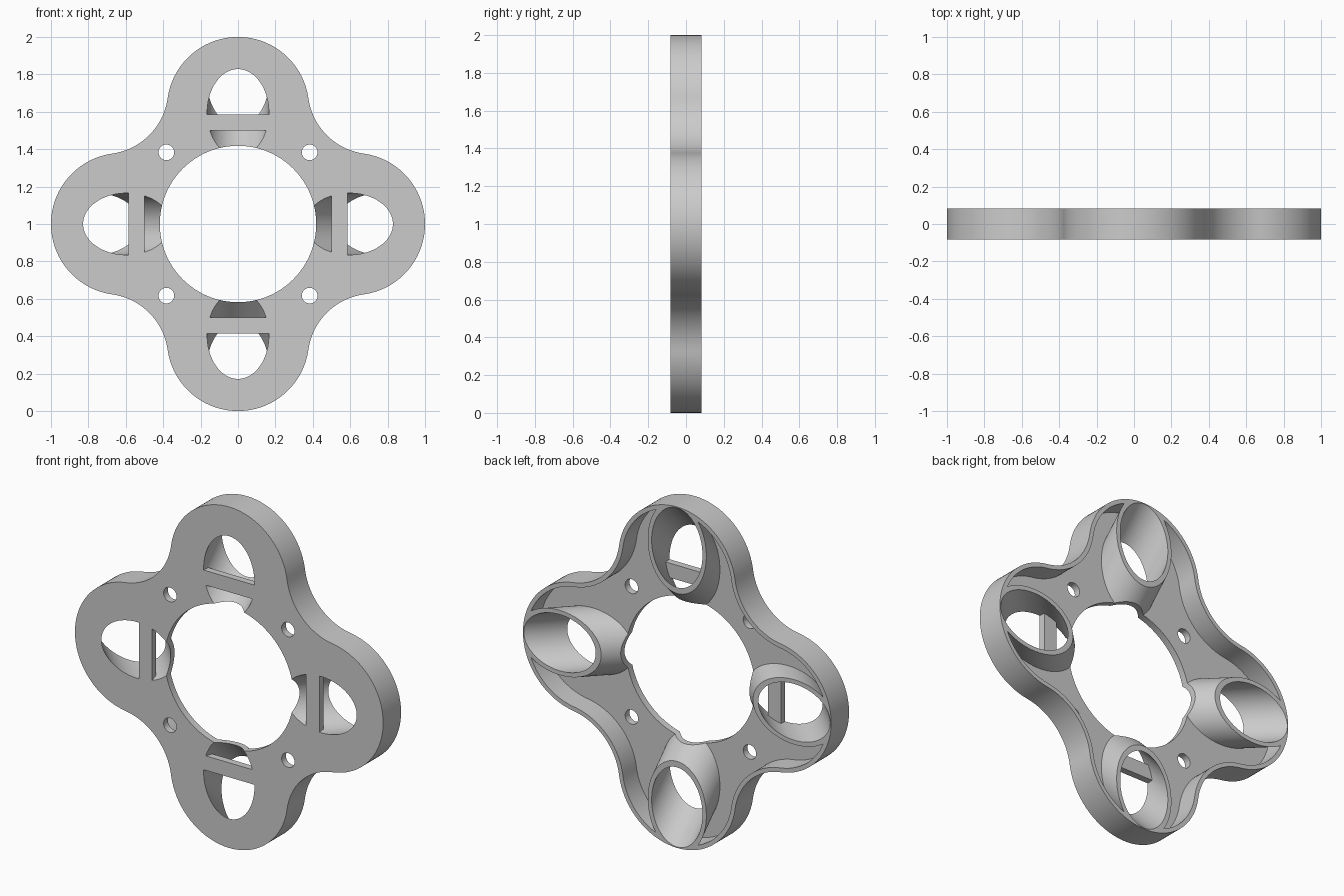
import bpy, bmesh, math
from mathutils import Vector, Matrix

cube = bpy.data.objects.get("Cube")
if cube:
    bpy.data.objects.remove(cube, do_unlink=True)

HALF = 0.083                 # half depth of the whole ring
FLOOR = -0.043               # back of the front plate
WALL = 0.025                 # rim and tube wall
BORE = 0.165
LOBE_C, LOBE_R, NOTCH_C = 0.62, 0.38, 0.72
UP = Vector((0, 0, 1))       # centre height of the ring
QUARTERS = [i * math.pi / 2 for i in range(4)]


def finish(bm, name):
    bmesh.ops.recalc_face_normals(bm, faces=bm.faces[:])
    mesh = bpy.data.meshes.new(name)
    bm.to_mesh(mesh)
    bm.free()
    ob = bpy.data.objects.new(name, mesh)
    bpy.context.collection.objects.link(ob)
    return ob


def spin(angle):
    """Turn about the ring's own axis."""
    return Matrix.Translation(UP) @ Matrix.Rotation(angle, 4, 'Y')


def arc(cx, cz, r, a0, a1, n):
    return [(cx + r * math.cos(a0 + (a1 - a0) * i / n),
             cz + r * math.sin(a0 + (a1 - a0) * i / n)) for i in range(n)]


def clover(name, inset, y0, y1):
    """Four-lobed outline, convex lobes joined by tangent concave arcs."""
    lean = math.atan2(NOTCH_C - LOBE_C, NOTCH_C)
    notch_r = math.hypot(NOTCH_C, NOTCH_C - LOBE_C) - LOBE_R
    quarter = arc(0, LOBE_C, LOBE_R - inset, lean, math.pi - lean, 48)
    quarter += arc(-NOTCH_C, NOTCH_C, notch_r + inset, -lean, lean - math.pi / 2, 20)
    bm = bmesh.new()
    verts = []
    for q in QUARTERS:
        turn = spin(-q)
        verts += [bm.verts.new(turn @ Vector((x, y0, z))) for x, z in quarter]
    face = bm.faces.new(verts)
    out = bmesh.ops.extrude_face_region(bm, geom=[face])
    moved = [g for g in out["geom"] if isinstance(g, bmesh.types.BMVert)]
    bmesh.ops.translate(bm, verts=moved, vec=(0, y1 - y0, 0))
    return finish(bm, name)


def cylinder(name, radius, depth, matrix, sides=64):
    bm = bmesh.new()
    bmesh.ops.create_cone(bm, cap_ends=True, segments=sides, radius1=radius,
                          radius2=radius, depth=depth, matrix=matrix)
    return finish(bm, name)


def tilted(name, radius, angle):
    """Cylinder leaning outwards to the back in one lobe."""
    lean = Matrix.Translation((0, 0, LOBE_C - 0.025 + HALF)) @ Matrix.Rotation(-math.pi / 4, 4, 'X')
    return cylinder(name, radius, 0.8, spin(angle) @ lean, 96)


def subtract(target, cutter):
    mod = target.modifiers.new("cut", 'BOOLEAN')
    mod.operation = 'DIFFERENCE'
    mod.solver = 'EXACT'
    mod.object = cutter
    bpy.ops.object.select_all(action='DESELECT')
    bpy.context.view_layer.objects.active = target
    target.select_set(True)
    bpy.ops.object.modifier_apply(modifier=mod.name)
    bpy.data.objects.remove(cutter, do_unlink=True)


# Solid ring and the pocket in its back, which leaves the tubes standing
ring = clover("clover_ring", 0, -HALF, HALF)
pocket = clover("back_pocket", WALL, FLOOR, 0.3)
for q in QUARTERS:
    subtract(pocket, tilted("tube_outer", BORE + WALL, q))
subtract(ring, pocket)

# Slanted bores, each leaving a crossbar level with the front plate
for q in QUARTERS:
    bore = tilted("tube_bore", BORE, q)
    bm = bmesh.new()
    bmesh.ops.create_cube(bm, size=1, matrix=spin(q) @ Matrix.Translation(
        (0, FLOOR - 0.5, 0.543)) @ Matrix.Diagonal((0.8, 1, 0.085, 1)))
    subtract(bore, finish(bm, "crossbar"))
    subtract(ring, bore)

# Large centre opening and four mounting holes
across = Matrix.Rotation(math.pi / 2, 4, 'X')
subtract(ring, cylinder("centre_hole", 0.418, 1, spin(0) @ across, 128))
for q in QUARTERS:
    place = spin(q) @ Matrix.Translation((0.383, 0, 0.383)) @ across
    subtract(ring, cylinder("mount_hole", 0.042, 1, place, 32))

# Single grey material
grey = bpy.data.materials.new("light_grey")
grey.use_nodes = True
colour = (0.6, 0.6, 0.6, 1)
grey.diffuse_color = colour
grey.node_tree.nodes["Principled BSDF"].inputs["Base Color"].default_value = colour
ring.data.materials.clear()
ring.data.materials.append(grey)
for poly in ring.data.polygons:
    poly.material_index = 0

bpy.ops.object.select_all(action='DESELECT')
ring.select_set(True)
bpy.context.view_layer.objects.active = ring
bpy.ops.object.shade_smooth_by_angle(angle=math.radians(30))
